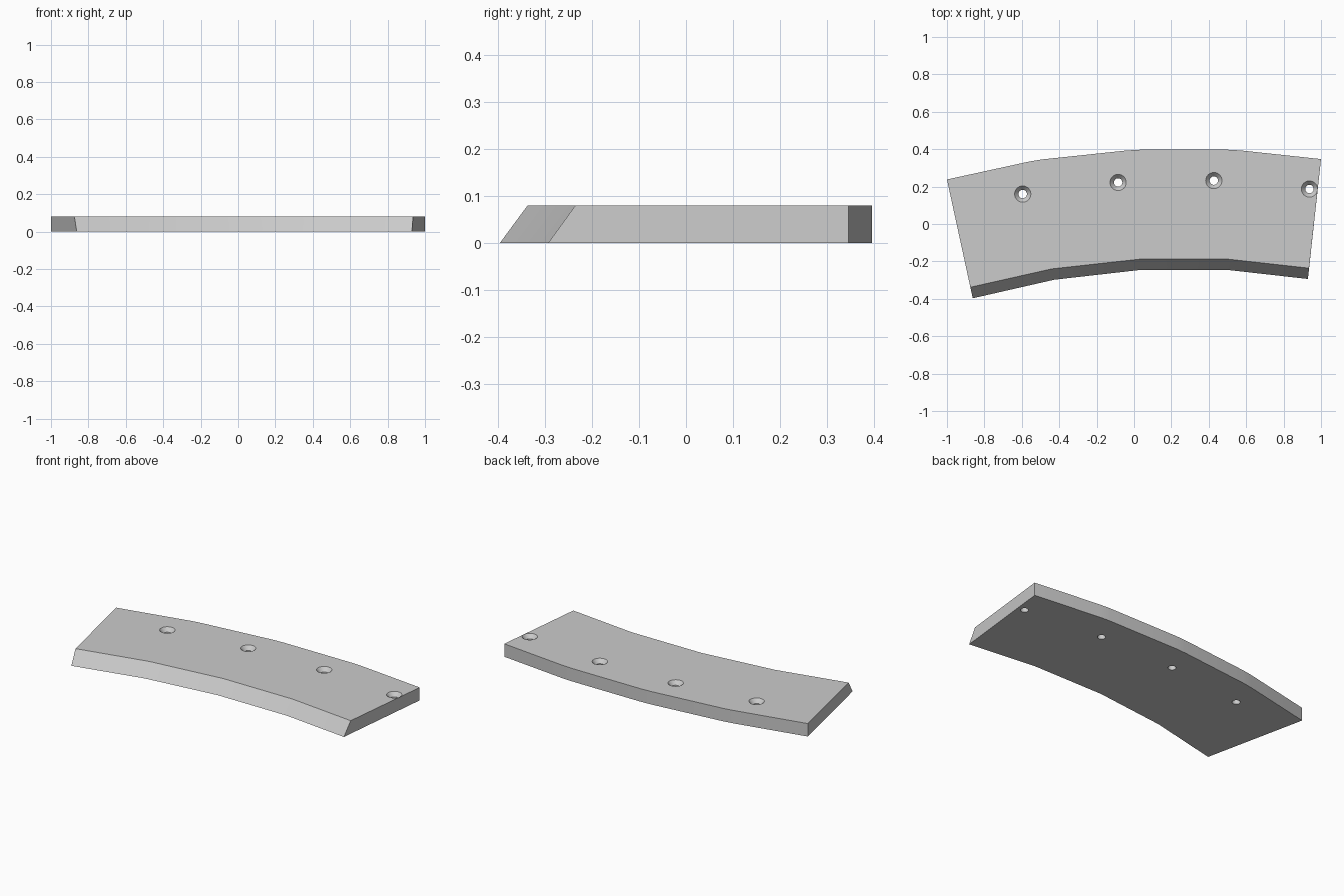
import bpy, bmesh, math

if "Cube" in bpy.data.objects:
    bpy.data.objects.remove(bpy.data.objects["Cube"])

H = 0.08  # plate thickness

gray = bpy.data.materials.new("light gray")
gray.diffuse_color = (0.6, 0.6, 0.6, 1)
gray.use_nodes = True
gray.node_tree.nodes["Principled BSDF"].inputs["Base Color"].default_value = gray.diffuse_color


def make_object(name, bm):
    bmesh.ops.recalc_face_normals(bm, faces=bm.faces[:])
    mesh = bpy.data.meshes.new(name)
    bm.to_mesh(mesh)
    bm.free()
    mesh.materials.append(gray)
    obj = bpy.data.objects.new(name, mesh)
    bpy.context.collection.objects.link(obj)
    return obj


# Curved plate: faceted outline, vertical back, front edge sloping in at the top
back = [(1.0, 0.347), (0.574, 0.393), (0.505, 0.397), (0.03, 0.397),
        (-0.04, 0.393), (-0.494, 0.345), (-0.555, 0.335), (-1.0, 0.238)]
front_low = [(-0.862, -0.397), (-0.427, -0.298), (0.03, -0.246),
             (0.505, -0.246), (0.93, -0.294)]
front_top = [(-0.875, -0.338), (-0.44, -0.24), (0.03, -0.188),
             (0.505, -0.188), (0.936, -0.236)]

bm = bmesh.new()
low = [bm.verts.new((x, y, 0)) for x, y in back + front_low]
top = [bm.verts.new((x, y, H)) for x, y in back + front_top]
bm.faces.new(low)
bm.faces.new(top)
n = len(low)
for i in range(n):
    j = (i + 1) % n
    bm.faces.new((low[i], low[j], top[j], top[i]))
plate = make_object("curved_plate", bm)

# Countersunk screw holes: revolved cutters
profile = [(0.0225, -0.05), (0.0225, H - 0.024), (0.0435, H), (0.0435, H + 0.05)]
SIDES = 32


def hole_cutter(x, y):
    bm = bmesh.new()
    rings = [[bm.verts.new((x + r * math.cos(2 * math.pi * k / SIDES),
                            y + r * math.sin(2 * math.pi * k / SIDES), z))
              for k in range(SIDES)] for r, z in profile]
    for a, b in zip(rings, rings[1:]):
        for k in range(SIDES):
            m = (k + 1) % SIDES
            bm.faces.new((a[k], a[m], b[m], b[k]))
    bm.faces.new(rings[0])
    bm.faces.new(rings[-1])
    return make_object("hole_cutter", bm)


bpy.context.view_layer.objects.active = plate
plate.select_set(True)
for x, y in [(-0.595, 0.16), (-0.085, 0.222), (0.427, 0.232), (0.938, 0.187)]:
    cutter = hole_cutter(x, y)
    mod = plate.modifiers.new("screw_hole", 'BOOLEAN')
    mod.operation = 'DIFFERENCE'
    mod.solver = 'EXACT'
    mod.object = cutter
    bpy.ops.object.modifier_apply(modifier=mod.name)
    bpy.data.objects.remove(cutter, do_unlink=True)

# Smooth hole walls, crisp plate edges
bpy.ops.object.shade_smooth_by_angle(angle=math.radians(20))
